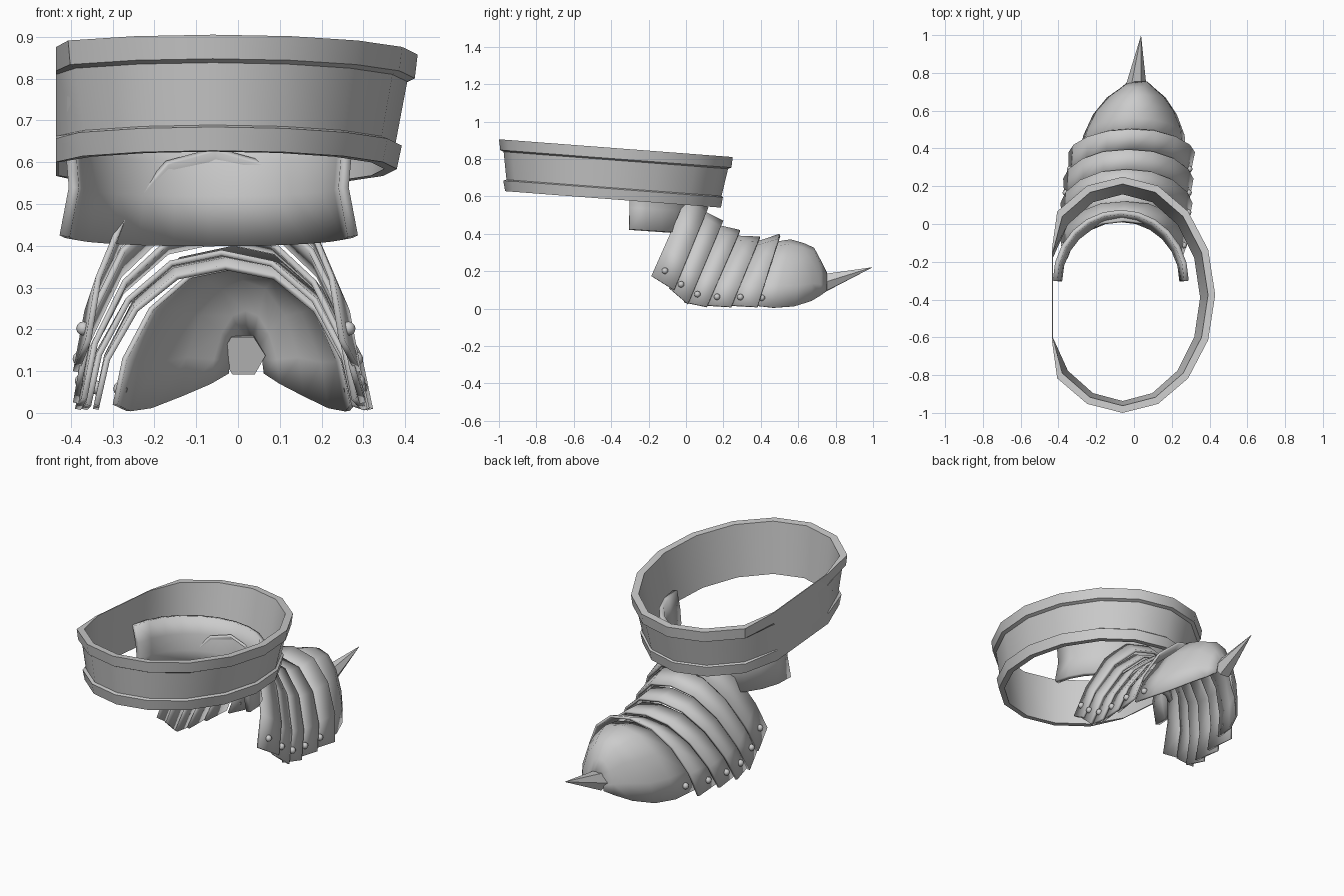
import bpy, bmesh, math
from mathutils import Vector

if "Cube" in bpy.data.objects:
    bpy.data.objects.remove(bpy.data.objects["Cube"])

steel = bpy.data.materials.new("steel_grey")
steel.use_nodes = True
steel.diffuse_color = (0.6, 0.6, 0.6, 1)
steel.node_tree.nodes["Principled BSDF"].inputs["Base Color"].default_value = (0.6, 0.6, 0.6, 1)


def finish(name, bm, thickness=0, angle=35):
    mesh = bpy.data.meshes.new(name)
    bm.to_mesh(mesh)
    bm.free()
    ob = bpy.data.objects.new(name, mesh)
    bpy.context.collection.objects.link(ob)
    mesh.materials.append(steel)
    bpy.ops.object.select_all(action='DESELECT')
    ob.select_set(True)
    bpy.context.view_layer.objects.active = ob
    if angle:
        bpy.ops.object.shade_smooth_by_angle(angle=math.radians(angle))
    if thickness:
        mod = ob.modifiers.new("thickness", 'SOLIDIFY')
        mod.thickness = thickness
        mod.offset = -1
    return ob


def loft(rows, closed=False):
    """Skin a grid of points; closed joins both directions."""
    bm = bmesh.new()
    grid = [[bm.verts.new(p) for p in row] for row in rows]
    n, m = len(grid), len(grid[0])
    for i in range(n if closed else n - 1):
        for j in range(m if closed else m - 1):
            i2, j2 = (i + 1) % n, (j + 1) % m
            bm.faces.new((grid[i][j], grid[i][j2], grid[i2][j2], grid[i2][j]))
    if closed:
        bmesh.ops.recalc_face_normals(bm, faces=bm.faces)
    return bm


# Tilted collar ring with raised rims, cut flat on one side
# profile: x radius, y radius, y centre, height at the front
ring_profile = [
    (0.49, 0.625, -0.375, 0.905), (0.483, 0.618, -0.375, 0.848),
    (0.465, 0.60, -0.375, 0.84), (0.437, 0.575, -0.385, 0.692),
    (0.452, 0.587, -0.39, 0.686), (0.44, 0.577, -0.39, 0.63),
    (0.41, 0.547, -0.39, 0.63), (0.452, 0.587, -0.375, 0.905)]
rows = []
for k, (rx, ry, cy, h) in enumerate(ring_profile):
    limit = -0.435 if k < 6 else -0.43
    row = []
    for s in range(16):
        a = math.tau * s / 16
        x, y = -0.06 + rx * math.cos(a), cy + ry * math.sin(a)
        row.append((max(x, limit), y, h - 0.076 * (y + 1)))
    rows.append(row)
finish("collar_ring", loft(rows, True))

# Waisted neck plate inside the ring
rows = []
for rx, ry, h in [(0.357, 0.345, 0.425), (0.335, 0.335, 0.54), (0.342, 0.355, 0.62), (0.36, 0.375, 0.71)]:
    row = []
    for s in range(13):
        a = math.pi * s / 12
        y = -0.3 + ry * math.sin(a)
        row.append((-0.07 + rx * math.cos(a), y, h - 0.07 * (y + 0.3)))
    rows.append(row)
finish("neck_plate", loft(rows), 0.025)

# Half arch shape: width fraction, height fraction
half = [(1, 0), (0.92, 0.33), (0.7, 0.69), (0.38, 0.93)]
arch = [(-u, v) for u, v in half] + [(0, 1)] + [(u, v) for u, v in reversed(half)]


def section(yb, zb, yt, zt, w, cx):
    return [(cx + w * u, yb + (yt - yb) * v, zb + (zt - zb) * v) for u, v in arch]


def rivet(name, point, side):
    bm = bmesh.new()
    bmesh.ops.create_uvsphere(bm, u_segments=8, v_segments=6, radius=0.017)
    for v in bm.verts:
        v.co = v.co + point + Vector((side * 0.003, 0, 0))
    finish(name, bm, 0, 60)


def rivet_pair(name, front, back):
    # one on each flank, a little above the lower edge
    for tag, side, a, b in (("right", -1, 0, 1), ("left", 1, -1, -2)):
        f = Vector(front[a]).lerp(Vector(front[b]), 0.38)
        r = Vector(back[a]).lerp(Vector(back[b]), 0.38)
        rivet(name + "_rivet_" + tag, f.lerp(r, 0.4), side)


# Overlapping shoulder lames: front edge then rear edge
# edge: bottom y, bottom z, top y, top z, half width, centre x
lames = [
    ((-0.185, 0.175, 0.02, 0.635, 0.31, -0.055), (-0.065, 0.10, 0.12, 0.54, 0.345, -0.05)),
    ((-0.09, 0.11, 0.10, 0.52, 0.33, -0.05), (0.01, 0.025, 0.20, 0.47, 0.35, -0.045)),
    ((-0.01, 0.035, 0.18, 0.445, 0.33, -0.045), (0.11, 0.01, 0.29, 0.42, 0.35, -0.04)),
    ((0.08, 0.02, 0.27, 0.39, 0.325, -0.04), (0.24, 0.01, 0.395, 0.385, 0.345, -0.03)),
    ((0.20, 0.02, 0.37, 0.355, 0.315, -0.03), (0.38, 0.01, 0.50, 0.40, 0.335, -0.012))]
for k, (front, back) in enumerate(lames):
    f, r = section(*front), section(*back)
    name = "shoulder_lame_%d" % (k + 1)
    finish(name, loft([f, r]), 0.014, 40)
    rivet_pair(name, f, r)

# Domed end cap narrowing towards the spike
cap = [section(*s) for s in [
    (0.34, 0.02, 0.46, 0.355, 0.29, -0.01), (0.47, 0.005, 0.56, 0.37, 0.268, 0),
    (0.58, 0.012, 0.63, 0.35, 0.222, 0.005), (0.67, 0.04, 0.685, 0.325, 0.155, 0.012),
    (0.72, 0.07, 0.725, 0.25, 0.09, 0.018), (0.755, 0.095, 0.755, 0.19, 0.05, 0.02)]]
finish("shoulder_cap", loft(cap), 0.012, 50)
rivet_pair("shoulder_cap", cap[0], cap[1])

# Six-sided spike
base, tip = Vector((0.012, 0.735, 0.137)), Vector((0.037, 0.995, 0.22))
axis = tip - base
bm = bmesh.new()
bmesh.ops.create_cone(bm, cap_ends=True, segments=6, radius1=0.054, radius2=0.001, depth=axis.length)
rotation = axis.to_track_quat('Z', 'X')
for v in bm.verts:
    v.co = rotation @ v.co + (base + tip) / 2
finish("spike", bm, 0, 0)
